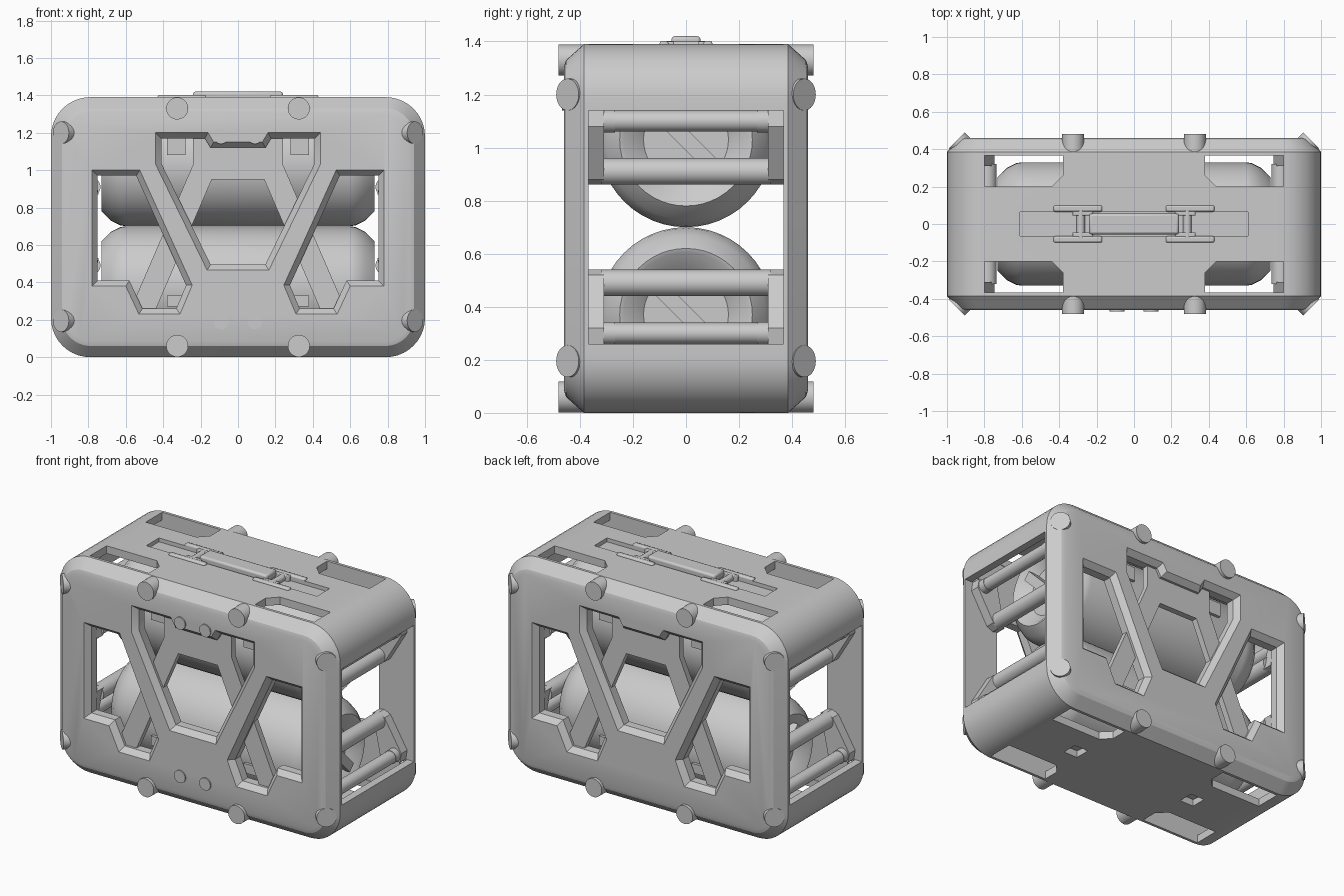
import bpy, bmesh
from math import sin, cos, pi, radians
from mathutils import Vector, Matrix

if "Cube" in bpy.data.objects:
    bpy.data.objects.remove(bpy.data.objects["Cube"])

def finish(bm, name, angle=30):
    bmesh.ops.recalc_face_normals(bm, faces=bm.faces)
    me = bpy.data.meshes.new(name)
    bm.to_mesh(me)
    bm.free()
    ob = bpy.data.objects.new(name, me)
    bpy.context.collection.objects.link(ob)
    smooth(ob, angle)
    return ob

def smooth(ob, angle=30):
    bpy.ops.object.select_all(action='DESELECT')
    ob.select_set(True)
    bpy.context.view_layer.objects.active = ob
    bpy.ops.object.shade_smooth_by_angle(angle=radians(angle))

def loft(name, loops):
    bm = bmesh.new()
    rings = [[bm.verts.new(p) for p in lp] for lp in loops]
    n = len(rings[0])
    for a, b in zip(rings, rings[1:]):
        for i in range(n):
            bm.faces.new((a[i], a[(i + 1) % n], b[(i + 1) % n], b[i]))
    bm.faces.new(rings[0])
    bm.faces.new(rings[-1])
    return finish(bm, name)

def xz(pts, y):
    return [(x, y, z) for x, z in pts]

def prism_y(name, pts, y0, y1):
    return loft(name, [xz(pts, y0), xz(pts, y1)])

def box(name, x0, x1, y0, y1, z0, z1, bevel=0):
    ob = prism_y(name, [(x0, z0), (x1, z0), (x1, z1), (x0, z1)], y0, y1)
    if bevel:
        m = ob.modifiers.new("bevel", 'BEVEL')
        m.width, m.segments = bevel, 2
    return ob

def rod(name, centre, axis, r, length, seg=32, bevel=0):
    bm = bmesh.new()
    rot = Vector(axis).to_track_quat('Z', 'Y').to_matrix().to_4x4()
    bmesh.ops.create_cone(bm, cap_ends=True, segments=seg, radius1=r, radius2=r, depth=length,
                          matrix=Matrix.Translation(centre) @ rot)
    ob = finish(bm, name)
    if bevel:
        m = ob.modifiers.new("bevel", 'BEVEL')
        m.width, m.segments, m.limit_method = bevel, 2, 'ANGLE'
    return ob

def rounded_rect(inset, r=0.21, seg=10):
    pts = []
    hx, hz, zc = 1 - inset, 0.695 - inset, 0.695
    r -= inset
    for k, (sx, sz) in enumerate([(1, 1), (-1, 1), (-1, -1), (1, -1)]):
        for i in range(seg + 1):
            a = pi / 2 * (k + i / seg)
            pts.append((sx * (hx - r) + r * cos(a), zc + sz * (hz - r) + r * sin(a)))
    return pts

def offset(pts, d):
    # mitred inward offset of a counter-clockwise outline
    out, n = [], len(pts)
    for i in range(n):
        p, q, s = (Vector(pts[j % n]) for j in (i - 1, i, i + 1))
        a, b = (q - p).normalized(), (s - q).normalized()
        na, nb = Vector((-a.y, a.x)), Vector((-b.y, b.x))
        out.append(tuple(q + (na + nb) * d / (1 + na.dot(nb))))
    return out

def cut(ob, cutter):
    cutter.hide_render = True
    m = ob.modifiers.new("cut", 'BOOLEAN')
    m.operation, m.solver, m.object = 'DIFFERENCE', 'EXACT', cutter
    bpy.context.view_layer.objects.active = ob
    bpy.ops.object.modifier_apply(modifier=m.name)
    bpy.data.objects.remove(cutter)

def mirror_x(pts):
    return [(-x, z) for x, z in reversed(pts)]

# Case shell: chamfered rounded block, hollowed out
frame = loft("case_frame", [xz(rounded_rect(i), y) for y, i in
             [(-.46, .085), (-.452, .06), (-.385, 0), (.385, 0), (.452, .06), (.46, .085)]])
cut(frame, prism_y("hollow", rounded_rect(.05), -.37, .37))
cut(frame, box("side_opening", -1.2, 1.2, -.368, .368, .26, 1.14))

# Front and back windows with bevelled rims
left = [(-.78, 1.0), (-.78, .38), (-.6, .38), (-.53, .23), (-.31, .23), (-.245, .385), (-.525, 1.0)]
middle = [(-.44, 1.2), (-.44, 1.03), (-.165, .465), (.165, .465), (.44, 1.03), (.44, 1.2),
          (.16, 1.2), (.13, 1.15), (-.13, 1.15), (-.16, 1.2)]
for s in (-1, 1):
    for w in (left, middle, mirror_x(left)):
        inner = offset(w, .03)
        cut(frame, loft("window", [xz(inner, s * .3), xz(inner, s * .425),
                                   xz(w, s * .46), xz(w, s * .5)]))

# Openings in the top and bottom panels
for sx in (-1, 1):
    for sy in (-1, 1):
        o = [(.38, .367), (.38, .26), (.44, .2), (.8, .2), (.8, .367)]
        cut(frame, loft("panel_opening", [[(sx * x, sy * y, z) for x, y in o] for z in (-.1, 1.5)]))
    a, b = sorted((sx * .4, sx * .5))
    cut(frame, box("bottom_slot", a, b, -.05, .05, -.1, .1))
cut(frame, box("handle_slot", -.61, .61, -.065, .065, 1.365, 1.5))
smooth(frame, 30)

# Recessed A-shaped brace behind each window set
brace = [(-.24, 1.24), (-.24, 1.03), (-.59, .22), (-.455, .22), (-.14, .95),
         (.14, .95), (.455, .22), (.59, .22), (.24, 1.03), (.24, 1.24)]
for s, side in ((-1, "front"), (1, "back")):
    prism_y(side + "_brace", brace, s * .37, s * .41)
    for sx in (-1, 1):
        for z0, z1 in ((1.08, 1.17), (.27, .33)):
            y0, y1 = sorted((s * .28, s * .345))
            box(side + "_latch", sx * .33 - .05, sx * .33 + .05, y0, y1, z0, z1)

# Bumper studs along the chamfered rim
for sx in (-1, 1):
    for sy in (-1, 1):
        for z in (.06, 1.33):
            rod("rim_stud", (sx * .325, sy * .43, z), (0, sy, 0), .059, .1)
        for z in (.195, 1.2):
            rod("corner_stud", (sx * .915, sy * .415, z), (sx, sy, 0), .06, .09)
# Small buttons on the front only
for x in (-.09, .09):
    for z in (.19, 1.18):
        rod("front_button", (x, -.455, z), (0, 1, 0), .04, .026, 24)

# Two drums with dished ends and a diagonal bar in each dish
profile = [(0, .66), (.16, .66), (.235, .725), (.25, .73), (.3, .68), (.325, .63), (.33, .6)]
full = profile + [(r, -x) for r, x in reversed(profile)]
for label, zc in (("lower", .37), ("upper", 1.03)):
    bm = bmesh.new()
    vs = [bm.verts.new((x, 0, r)) for r, x in full]
    es = [bm.edges.new(p) for p in zip(vs, vs[1:])]
    bmesh.ops.spin(bm, geom=vs + es, axis=(1, 0, 0), cent=(0, 0, 0), angle=2 * pi, steps=48)
    bmesh.ops.remove_doubles(bm, verts=bm.verts, dist=.0005)
    drum = finish(bm, label + "_drum", 35)
    drum.location.z = zc
    for s in (-1, 1):
        x0, x1 = sorted((s * .64, s * .72))
        bar = box(label + "_drum_bar", x0, x1, -.19, .19, -.03, .03)
        bar.location.z = zc
        bar.rotation_euler.x = radians(-45)

# Side guards: two rods held between slanted cheek plates
for sx in (-1, 1):
    for label, f in (("upper", lambda z: z), ("lower", lambda z: 1.4 - z)):
        rod(label + "_guard_rod", (sx * .785, 0, f(.91)), (0, 1, 0), .05, .64)
        rod(label + "_guard_hinge", (sx * .9, 0, f(1.1)), (0, 1, 0), .04, .56)
        cheek = [(.745, .87), (.785, .86), (.83, .88), (.95, 1.08), (.94, 1.14), (.8, 1.14)]
        for sy in (-1, 1):
            prism_y(label + "_guard_cheek", [(sx * x, f(z)) for x, z in cheek], sy * .31, sy * .375)
            rod(label + "_guard_collar", (sx * .9, sy * .32, f(1.1)), (0, 1, 0), .043, .105)

# Carry handle with its two end lugs
box("handle_bar", -.24, .24, -.055, .055, 1.37, 1.42, .012)
for s in (-1, 1):
    for sy in (-1, 1):
        x0, x1 = sorted((s * .17, s * .43))
        y0, y1 = sorted((sy * .065, sy * .1))
        box("handle_lug", x0, x1, y0, y1, 1.36, 1.402, .01)
        x0, x1 = sorted((s * .22, s * .33))
        y0, y1 = sorted((sy * .045, sy * .07))
        box("handle_lug_inner", x0, x1, y0, y1, 1.36, 1.4, .005)
    rod("handle_pin", (s * .285, 0, 1.38), (0, 1, 0), .022, .15, 16)
